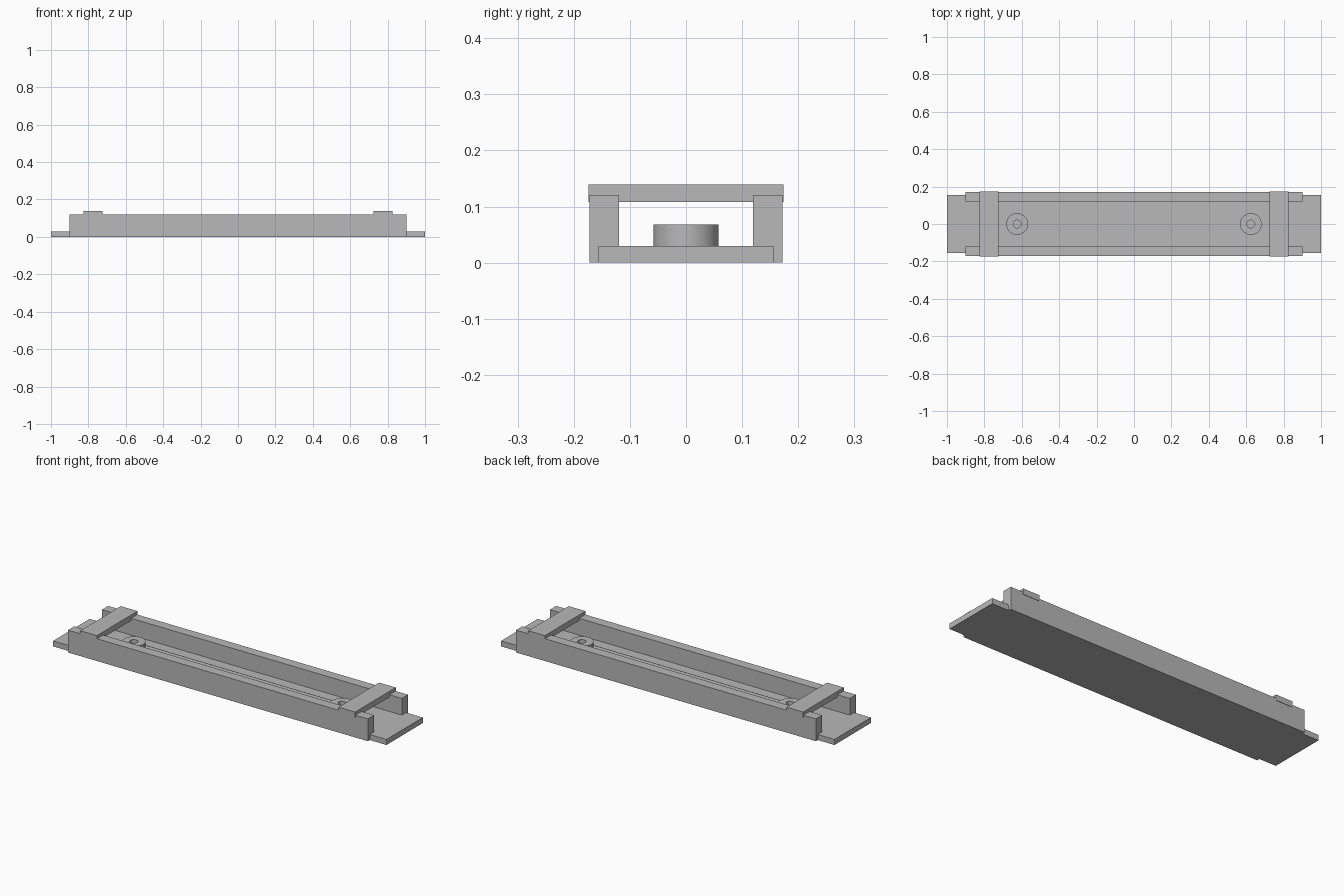
import bpy
import bmesh
import math

cube = bpy.data.objects.get("Cube")
if cube:
    bpy.data.objects.remove(cube, do_unlink=True)

# Single plain grey
GREY = (0.48, 0.48, 0.48, 1)
grey = bpy.data.materials.new("plain grey")
grey.use_nodes = True
grey.diffuse_color = GREY
grey.node_tree.nodes["Principled BSDF"].inputs["Base Color"].default_value = GREY


def finish(name, bm):
    bmesh.ops.recalc_face_normals(bm, faces=bm.faces)
    mesh = bpy.data.meshes.new(name)
    bm.to_mesh(mesh)
    bm.free()
    mesh.materials.append(grey)
    obj = bpy.data.objects.new(name, mesh)
    bpy.context.collection.objects.link(obj)
    return obj


def box(name, x0, x1, y0, y1, z0, z1):
    bm = bmesh.new()
    bmesh.ops.create_cube(bm, size=1)
    for v in bm.verts:
        v.co.x = x1 if v.co.x > 0 else x0
        v.co.y = y1 if v.co.y > 0 else y0
        v.co.z = z1 if v.co.z > 0 else z0
    return finish(name, bm)


def ring(name, x, outer, inner, z0, z1, steps=48):
    # Closed rectangular section spun about the vertical axis
    bm = bmesh.new()
    section = [(inner, z0), (outer, z0), (outer, z1), (inner, z1)]
    verts = [bm.verts.new((x + r, 0, z)) for r, z in section]
    edges = [bm.edges.new((verts[i], verts[i - 1])) for i in range(len(verts))]
    bmesh.ops.spin(bm, geom=verts + edges, cent=(x, 0, 0), axis=(0, 0, 1),
                   angle=math.tau, steps=steps)
    bmesh.ops.remove_doubles(bm, verts=bm.verts, dist=0.0001)
    obj = finish(name, bm)
    bpy.ops.object.select_all(action="DESELECT")
    obj.select_set(True)
    bpy.context.view_layer.objects.active = obj
    bpy.ops.object.shade_smooth_by_angle(angle=math.radians(30))
    return obj


# Base plate
box("base_plate", -1, 1, -0.156, 0.156, 0, 0.03)

# Side rails
box("front_rail", -0.9, 0.9, -0.172, -0.119, 0, 0.121)
box("back_rail", -0.9, 0.9, 0.119, 0.172, 0, 0.121)

# Cross straps and hollow bosses at both ends
for side, s in (("left", 1), ("right", -1)):
    xs = sorted((s * 0.725, s * 0.825))
    box(side + "_strap", *xs, -0.174, 0.174, 0.108, 0.139)
    ring(side + "_boss", s * 0.625, 0.058, 0.021, 0.03, 0.068)

# Fine wire stretched between the bosses
box("wire", -0.6, 0.6, -0.001, 0.001, 0.064, 0.066)
